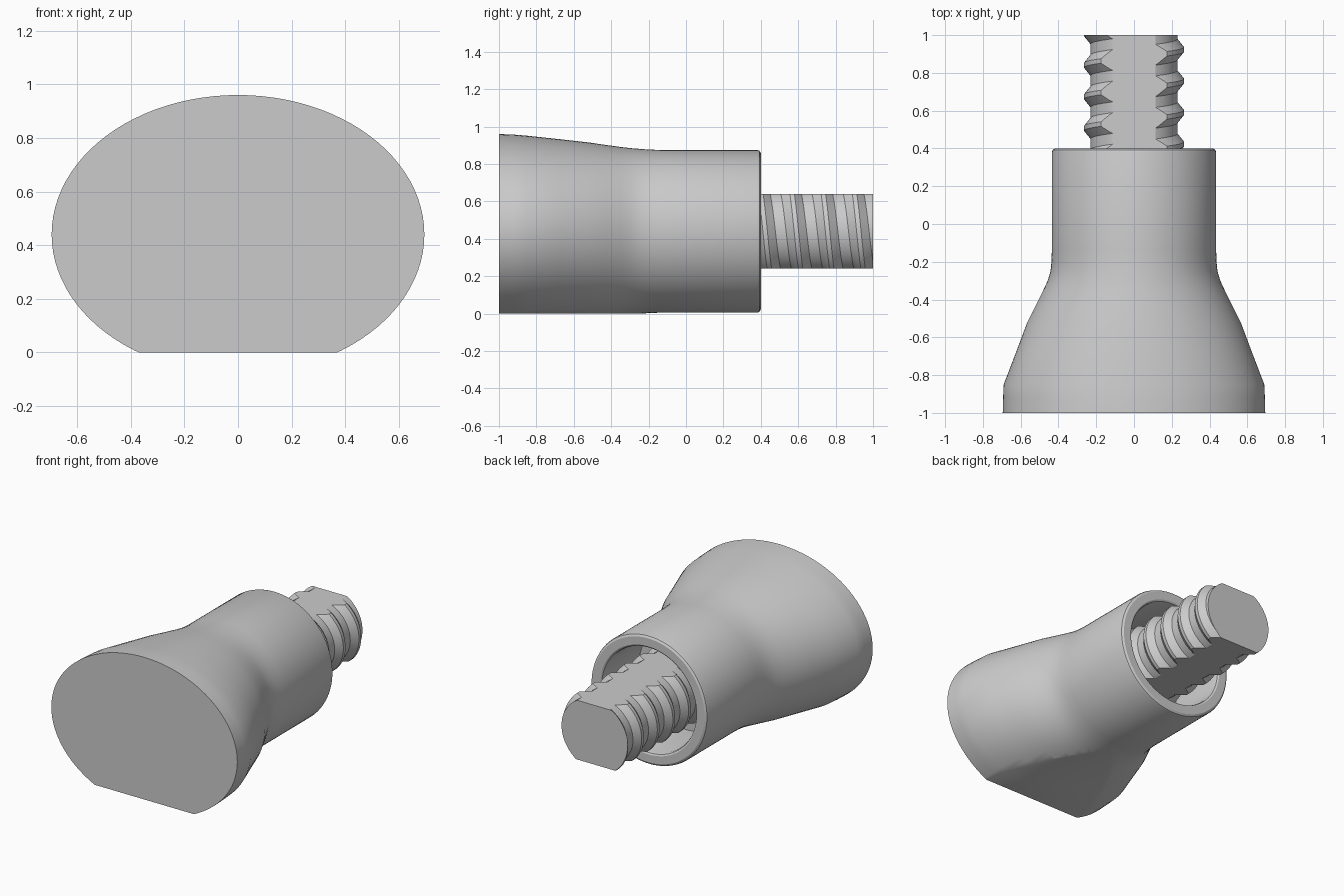
import bpy, bmesh, math
from mathutils import Vector

cube = bpy.data.objects.get("Cube")
if cube:
    bpy.data.objects.remove(cube, do_unlink=True)

AXIS_Z = 0.44
grey = bpy.data.materials.new("plain grey")
grey.use_nodes = True
grey.diffuse_color = (0.6, 0.6, 0.6, 1)
grey.node_tree.nodes["Principled BSDF"].inputs["Base Color"].default_value = (0.6, 0.6, 0.6, 1)


def trim(bm, point, normal):
    """Cut away everything beyond a plane and cap the opening."""
    cut = bmesh.ops.bisect_plane(bm, geom=bm.verts[:] + bm.edges[:] + bm.faces[:], dist=1e-5,
                                 plane_co=Vector(point), plane_no=Vector(normal), clear_outer=True)
    edges = [e for e in cut["geom_cut"] if isinstance(e, bmesh.types.BMEdge)]
    bmesh.ops.holes_fill(bm, edges=edges, sides=0)


def finish(bm, name):
    bmesh.ops.recalc_face_normals(bm, faces=bm.faces[:])
    mesh = bpy.data.meshes.new(name)
    bm.to_mesh(mesh)
    bm.free()
    mesh.materials.append(grey)
    obj = bpy.data.objects.new(name, mesh)
    bpy.context.collection.objects.link(obj)
    bpy.ops.object.select_all(action="DESELECT")
    obj.select_set(True)
    bpy.context.view_layer.objects.active = obj
    bpy.ops.object.shade_smooth_by_angle(angle=math.radians(30))


# Flared foot, round collar and hollow socket: (y, half width, half height)
rings = [(-1, 0.695, 0.52), (-0.92, 0.693, 0.517), (-0.85, 0.69, 0.511), (-0.68, 0.625, 0.493),
         (-0.52, 0.565, 0.475), (-0.43, 0.52, 0.462), (-0.35, 0.48, 0.451), (-0.3, 0.457, 0.445),
         (-0.25, 0.442, 0.441), (-0.2, 0.437, 0.437), (-0.14, 0.435, 0.435), (0.38, 0.435, 0.435),
         (0.392, 0.431, 0.431), (0.4, 0.418, 0.418)]
rings += [(y, r, r) for y, r in ((0.4, 0.365), (0.394, 0.355), (0.38, 0.35), (0, 0.35))]
SIDES = 96
bm = bmesh.new()
loops = []
for y, rx, rz in rings:
    angles = [math.tau * i / SIDES for i in range(SIDES)]
    loops.append([bm.verts.new((rx * math.cos(a), y, AXIS_Z + rz * math.sin(a))) for a in angles])
for a, b in zip(loops, loops[1:]):
    for i in range(SIDES):
        j = (i + 1) % SIDES
        bm.faces.new((a[i], a[j], b[j], b[i]))
bm.faces.new(loops[0])
bm.faces.new(loops[-1])
trim(bm, (0, 0, 0), (0, 0, -1))
finish(bm, "flared_body")

# Threaded stud: a thread profile wound along a helix, then trimmed flat
PITCH, CORE, CREST = 0.167, 0.23, 0.265
profile = [(-0.055, CORE), (-0.012, CREST), (0.012, CREST), (0.055, CORE)]
STEPS, TURNS = 64, 9
bm = bmesh.new()
columns = []
for i in range(STEPS):
    a = math.tau * i / STEPS
    column = []
    for turn in range(TURNS):
        base = 0.59 + PITCH * (turn - 5 + i / STEPS)
        for offset, r in profile:
            column.append(bm.verts.new((r * math.cos(a), base + offset, AXIS_Z - r * math.sin(a))))
    columns.append(column)
for i in range(STEPS):
    a = columns[i]
    b = columns[i + 1] if i + 1 < STEPS else columns[0][len(profile):]
    for k in range(min(len(a), len(b)) - 1):
        bm.faces.new((a[k], a[k + 1], b[k + 1], b[k]))
trim(bm, (0, 1, 0), (0, 1, 0))
trim(bm, (0, -0.005, 0), (0, -1, 0))
trim(bm, (0, 0, AXIS_Z + 0.2), (0, 0, 1))
trim(bm, (0, 0, AXIS_Z - 0.2), (0, 0, -1))
finish(bm, "threaded_stud")
